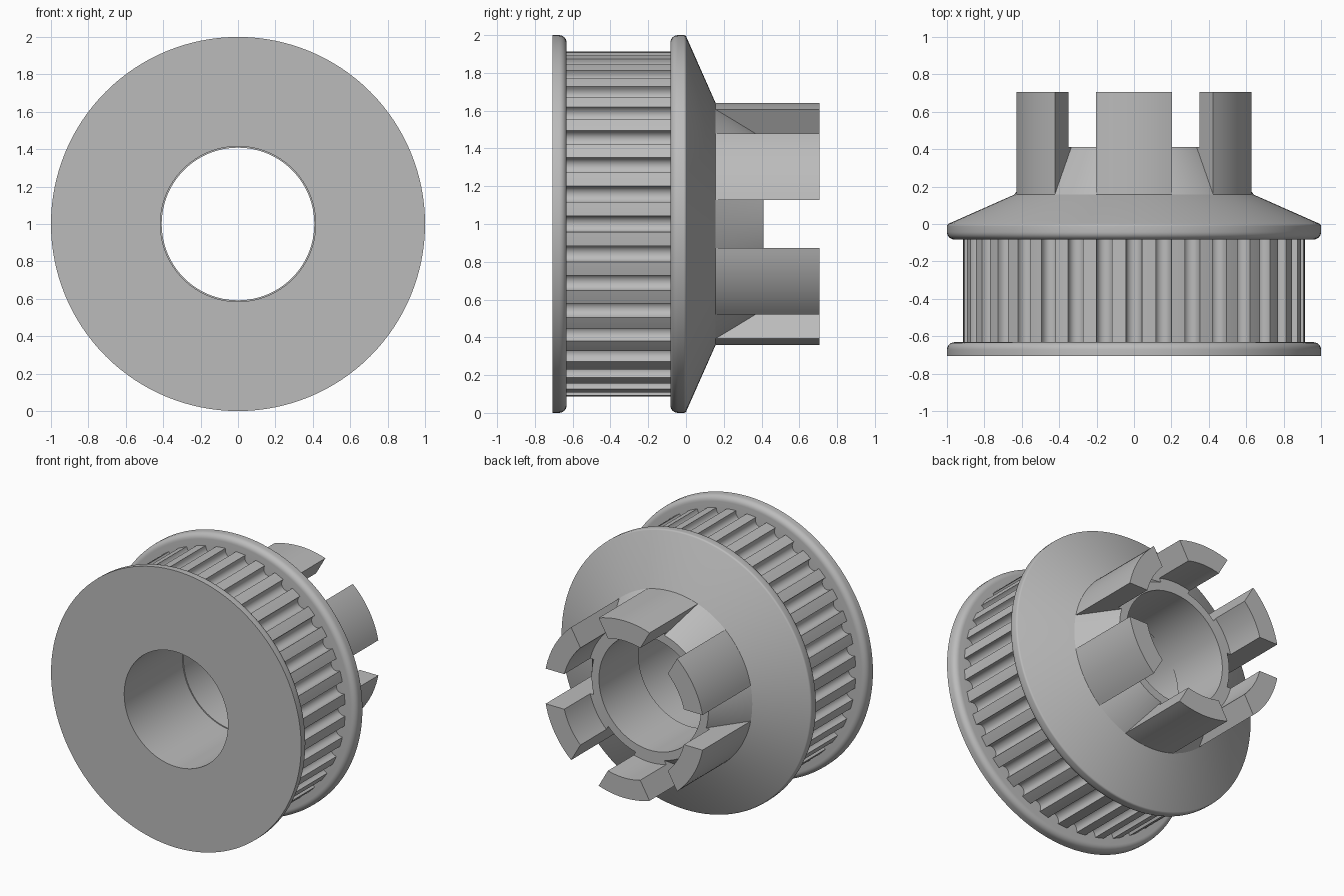
import bpy, bmesh
from math import sin, cos, pi, asin, radians

cube = bpy.data.objects.get("Cube")
if cube:
    bpy.data.objects.remove(cube, do_unlink=True)

# One plain grey material
grey = bpy.data.materials.new("plain grey")
grey.use_nodes = True
grey.diffuse_color = (0.5, 0.5, 0.5, 1)
grey.node_tree.nodes["Principled BSDF"].inputs["Base Color"].default_value = grey.diffuse_color

END = 0.707        # half length along y
NECK_Y, NECK_R = 0.157, 0.64
RING_Y = 0.411     # end of the inner ring
SLOT = 0.127       # half width of the slots between the prongs


def polar(r, a, y):
    return (r * cos(a), y, 1 + r * sin(a))


def grid_object(name, rows, close_rows):
    """Skin a list of closed loops into one smooth-by-angle object."""
    bm = bmesh.new()
    loops = [[bm.verts.new(p) for p in row] for row in rows]
    n = len(loops[0])
    count = len(loops) if close_rows else len(loops) - 1
    for i in range(count):
        a, b = loops[i], loops[(i + 1) % len(loops)]
        for j in range(n):
            k = (j + 1) % n
            bm.faces.new((a[j], a[k], b[k], b[j]))
    if not close_rows:
        bm.faces.new(loops[0])
        bm.faces.new(loops[-1])
    bmesh.ops.recalc_face_normals(bm, faces=bm.faces[:])
    mesh = bpy.data.meshes.new(name)
    bm.to_mesh(mesh)
    bm.free()
    mesh.materials.append(grey)
    ob = bpy.data.objects.new(name, mesh)
    bpy.context.collection.objects.link(ob)
    bpy.ops.object.select_all(action='DESELECT')
    ob.select_set(True)
    bpy.context.view_layer.objects.active = ob
    bpy.ops.object.shade_smooth_by_angle(angle=radians(30))
    return ob


def revolve(name, profile, segs=128):
    """Turn a closed (radius, y) profile about the y axis."""
    rows = [[polar(r, 2 * pi * i / segs, y) for r, y in profile] for i in range(segs)]
    return grid_object(name, rows, True)


def fillet(r, y, size, start, end, steps=6):
    """Arc of profile points around a centre, angles in degrees."""
    return [(r + size * cos(radians(start + (end - start) * i / steps)),
             y + size * sin(radians(start + (end - start) * i / steps)))
            for i in range(steps + 1)]


# Main body: bore, two flanges, sloped shoulder and inner ring
body = [(0.415, -END), (1, -END)]
body += fillet(0.96, -0.672, 0.04, 0, 90)
body += [(0.82, -0.632), (0.82, -0.083)]
body += fillet(0.96, -0.043, 0.04, -90, 0)
body += fillet(0.985, -0.012, 0.015, 0, 66)
body += [(NECK_R, NECK_Y), (0.467, RING_Y), (0.408, RING_Y), (0.408, -0.04), (0.415, -0.04)]
revolve("pulley_body", body)

# Toothed belt band with round-bottomed grooves
TEETH, BAND_R, HALF, WALL = 36, 0.915, 0.043, 0.015
outline = []
for t in range(TEETH):
    mid = 2 * pi * t / TEETH
    groove = [(BAND_R, -HALF)]
    groove += [(BAND_R - WALL - HALF * sin(pi * i / 8), -HALF * cos(pi * i / 8)) for i in range(9)]
    groove += [(BAND_R, HALF)]
    outline += [(r, mid + side / r) for r, side in groove]
    # tooth crown
    edge, gap = HALF / BAND_R, 2 * pi / TEETH - 2 * HALF / BAND_R
    outline += [(BAND_R, mid + edge + gap * f) for f in (0.33, 0.67)]
y0, y1 = -0.65, -0.07
grid_object("toothed_band", [
    [polar(r, a, y0) for r, a in outline],
    [polar(r, a, y1) for r, a in outline],
    [polar(0.81, a, y1) for r, a in outline],
    [polar(0.81, a, y0) for r, a in outline]], True)


# Coupling prongs, separated by parallel-sided slots
def arc(r, mid, steps=12):
    half = pi / 6 - asin(SLOT / r)
    return [(r, mid - half + 2 * half * i / steps) for i in range(steps + 1)]


def prong_block(name, mid, inner, low, high):
    section = arc(NECK_R, mid) + arc(inner, mid)[::-1]
    grid_object(name, [[polar(r, a, y) for r, a in section] for y in (low, high)], False)


for i in range(6):
    mid = pi / 6 + i * pi / 3
    prong_block(f"prong_foot_{i + 1}", mid, 0.412, 0.14, RING_Y)
    prong_block(f"prong_{i + 1}", mid, 0.495, RING_Y, END)
